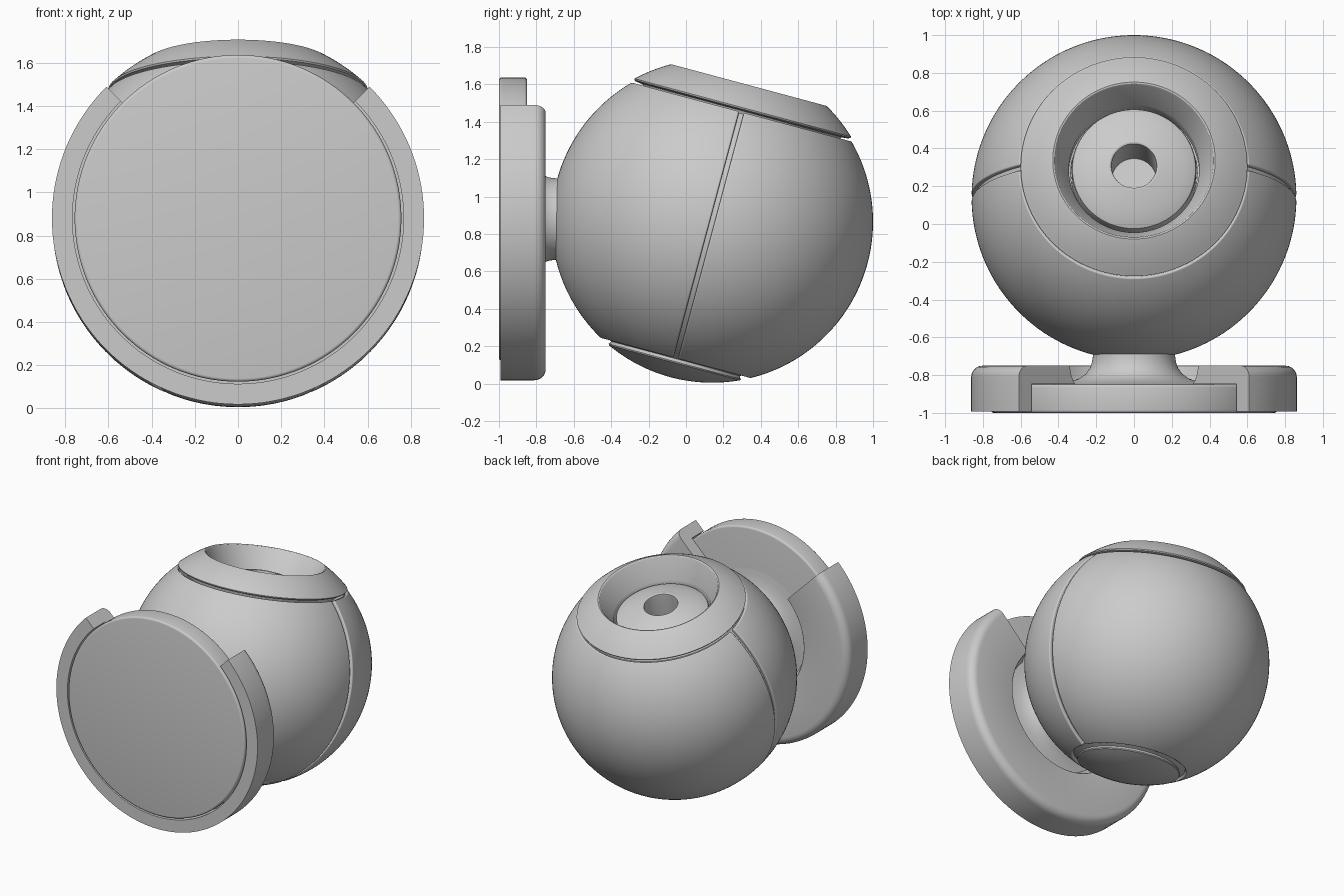
import bpy, bmesh
from math import sin, cos, asin, pi, radians, sqrt
from mathutils import Matrix

if "Cube" in bpy.data.objects:
    bpy.data.objects.remove(bpy.data.objects["Cube"])

# Local z of BALL is the tilted eye axis; local z of BASE points to world +y
BALL = Matrix.Translation((0, 0.14, 0.865)) @ Matrix.Rotation(radians(-15), 4, 'X')
BASE = Matrix.Translation((0, 0, 0.88)) @ Matrix.Rotation(radians(-90), 4, 'X')


def finish(name, bm, matrix, angle=30):
    mesh = bpy.data.meshes.new(name)
    bm.to_mesh(mesh)
    bm.free()
    ob = bpy.data.objects.new(name, mesh)
    ob.matrix_world = matrix
    bpy.context.collection.objects.link(ob)
    bpy.ops.object.select_all(action='DESELECT')
    ob.select_set(True)
    bpy.context.view_layer.objects.active = ob
    bpy.ops.object.shade_smooth_by_angle(angle=radians(angle))
    return ob


def lathe(name, profile, matrix, closed=False, start=0, arc=360, steps=128):
    """Revolve (radius, height) points about local z; partial sweeps get end caps."""
    bm = bmesh.new()
    full = arc == 360
    count = steps if full else steps + 1
    rings = []
    for i in range(count):
        t = radians(start + arc * i / steps)
        rings.append([bm.verts.new((r * cos(t), r * sin(t), h)) for r, h in profile])
    n = len(profile)
    for i in range(steps):
        a, b = rings[i], rings[(i + 1) % count]
        for j in range(n if closed else n - 1):
            k = (j + 1) % n
            bm.faces.new((a[j], b[j], b[k], a[k]))
    if not full and closed:
        bm.faces.new(rings[0])
        bm.faces.new(rings[-1])
    bmesh.ops.remove_doubles(bm, verts=bm.verts, dist=1e-5)
    bmesh.ops.recalc_face_normals(bm, faces=bm.faces)
    return finish(name, bm, matrix)


def ball_arc(radius, h0, h1, n):
    """Profile points along a sphere between two heights."""
    a0, a1 = asin(h0 / radius), asin(h1 / radius)
    return [(radius * cos(a0 + (a1 - a0) * i / n), radius * sin(a0 + (a1 - a0) * i / n))
            for i in range(n + 1)]


def corner(cx, cy, r, a0, a1, n=6):
    """Rounded profile corner."""
    return [(cx + r * cos(radians(a0 + (a1 - a0) * i / n)),
             cy + r * sin(radians(a0 + (a1 - a0) * i / n))) for i in range(n + 1)]


# Ball shell: one half with inward rims, mirrored across the seam
R, GAP, NU, NV = 0.86, 0.013, 72, 56
bm = bmesh.new()
grid = []
for r, h in ball_arc(R, -0.757, 0.612, NV):
    p0 = asin(GAP / r)
    grid.append([bm.verts.new((r * cos(p0 + (pi - 2 * p0) * i / NU),
                               r * sin(p0 + (pi - 2 * p0) * i / NU), h))
                 for i in range(NU + 1)])
for a, b in zip(grid, grid[1:]):
    for i in range(NU):
        bm.faces.new((a[i], a[i + 1], b[i + 1], b[i]))
rim = bmesh.ops.extrude_edge_only(bm, edges=[e for e in bm.edges if e.is_boundary])
for v in rim['geom']:
    if isinstance(v, bmesh.types.BMVert):
        v.co *= 0.95
shell = finish("ball_shell", bm, BALL, 180)
mirror = shell.modifiers.new("other_half", 'MIRROR')
mirror.use_axis = (False, True, False)
bevel = shell.modifiers.new("soft_rim", 'BEVEL')
bevel.width, bevel.segments = 0.01, 3
bevel.limit_method, bevel.angle_limit = 'ANGLE', radians(40)
bevel.harden_normals = True

# Bottom cap and inner core that forms the floor of the grooves
lathe("ball_core", ball_arc(0.86, -0.86, -0.78, 12) + [(0.366, -0.773), (0.358, -0.764)]
      + ball_arc(0.837, -0.757, 0.60, 48)
      + [(0.335, 0.50), (0.335, 0.45), (0, 0.30)], BALL)

# Raised ring with funnel-shaped opening
lathe("eye_ring", [(0.55, 0.615), (0.585, 0.618), (0.597, 0.624), (0.600, 0.632)]
      + ball_arc(0.871, 0.640, 0.752, 10)
      + [(0.430, 0.757), (0.422, 0.754), (0.416, 0.746), (0.352, 0.59),
         (0.345, 0.575), (0.345, 0.45), (0.50, 0.50)], BALL, closed=True)

# Domed centre disc with a bore
lathe("eye_disc", [(0.33, 0.42), (0.33, 0.572), (0.326, 0.582), (0.315, 0.589),
                   (0.27, 0.610), (0.20, 0.635), (0.13, 0.652), (0.121, 0.649),
                   (0.119, 0.640), (0.119, 0.35), (0, 0.35)], BALL)

# Wall plate: 270 degree housing, open at the top
lathe("base_housing", [(0.44, -0.848), (0.767, -0.848), (0.767, -0.992), (0.862, -0.992)]
      + corner(0.802, -0.81, 0.06, 0, 90) + corner(0.49, -0.76, 0.01, 90, 180, 3)
      + [(0.47, -0.80), (0.455, -0.83)], BASE, closed=True, start=-45, arc=270, steps=108)

# Round front disc set into the housing
lathe("front_disc", [(0, -1.0)] + corner(0.742, -0.985, 0.015, -90, 0, 4)
      + corner(0.742, -0.865, 0.015, 0, 90, 4) + [(0, -0.85)], BASE)

# Flared neck joining plate and ball
lathe("neck", [(0.46, -0.852), (0.40, -0.846), (0.34, -0.836), (0.29, -0.818),
               (0.255, -0.793), (0.233, -0.762), (0.222, -0.73), (0.218, -0.70),
               (0.218, -0.60)], BASE)
